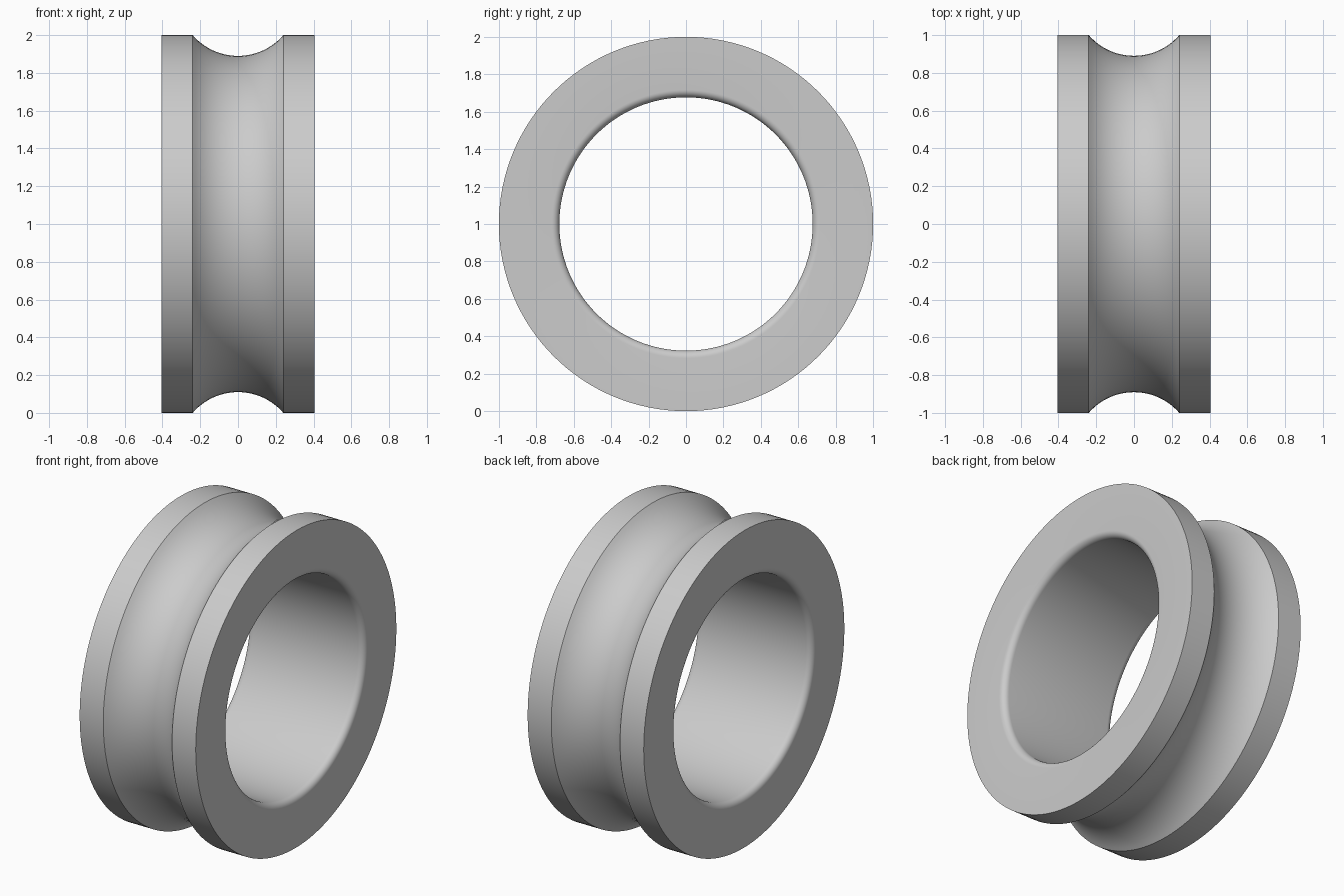
import bpy
import math

if "Cube" in bpy.data.objects:
    bpy.data.objects.remove(bpy.data.objects["Cube"], do_unlink=True)

SEGMENTS = 128
OUTER, BORE = 1.0, 0.677
HALF_WIDTH = 0.405
GROOVE_HALF, GROOVE_DEPTH = 0.24, 0.11
FILLET = 0.04


def arc(cx, cr, radius, start, end, steps):
    """Points (x, r) along an arc, angles in radians."""
    angles = [start + (end - start) * i / steps for i in range(steps + 1)]
    return [(cx + radius * math.cos(a), cr + radius * math.sin(a)) for a in angles]


# Closed cross-section: ball groove, shoulders, rounded bore edges
groove_r = (GROOVE_HALF ** 2 + GROOVE_DEPTH ** 2) / (2 * GROOVE_DEPTH)
sweep = math.asin(GROOVE_HALF / groove_r)
profile = arc(0, OUTER - GROOVE_DEPTH + groove_r, groove_r,
              -math.pi / 2 - sweep, -math.pi / 2 + sweep, 24)
profile.append((HALF_WIDTH, OUTER))
profile += arc(HALF_WIDTH - FILLET, BORE + FILLET, FILLET, 0, -math.pi / 2, 8)
profile += arc(-HALF_WIDTH + FILLET, BORE + FILLET, FILLET, -math.pi / 2, -math.pi, 8)
profile.append((-HALF_WIDTH, OUTER))

# Revolve the section around the x axis
n = len(profile)
verts, faces = [], []
for s in range(SEGMENTS):
    a = 2 * math.pi * s / SEGMENTS
    verts += [(x, r * math.sin(a), 1 + r * math.cos(a)) for x, r in profile]
    t = (s + 1) % SEGMENTS
    for i in range(n):
        j = (i + 1) % n
        faces.append((s * n + i, s * n + j, t * n + j, t * n + i))

mesh = bpy.data.meshes.new("grooved_ring")
mesh.from_pydata(verts, [], faces)
mesh.update()
ring = bpy.data.objects.new("grooved_ring", mesh)
bpy.context.collection.objects.link(ring)

# Plain grey metal
grey = bpy.data.materials.new("light_grey")
grey.use_nodes = True
colour = (0.6, 0.6, 0.6, 1)
grey.diffuse_color = colour
grey.node_tree.nodes["Principled BSDF"].inputs["Base Color"].default_value = colour
mesh.materials.append(grey)

# Outward normals, smooth shading with sharp rims
bpy.ops.object.select_all(action='DESELECT')
ring.select_set(True)
bpy.context.view_layer.objects.active = ring
bpy.ops.object.mode_set(mode='EDIT')
bpy.ops.mesh.select_all(action='SELECT')
bpy.ops.mesh.normals_make_consistent(inside=False)
bpy.ops.object.mode_set(mode='OBJECT')
bpy.ops.object.shade_smooth_by_angle(angle=math.radians(30))
